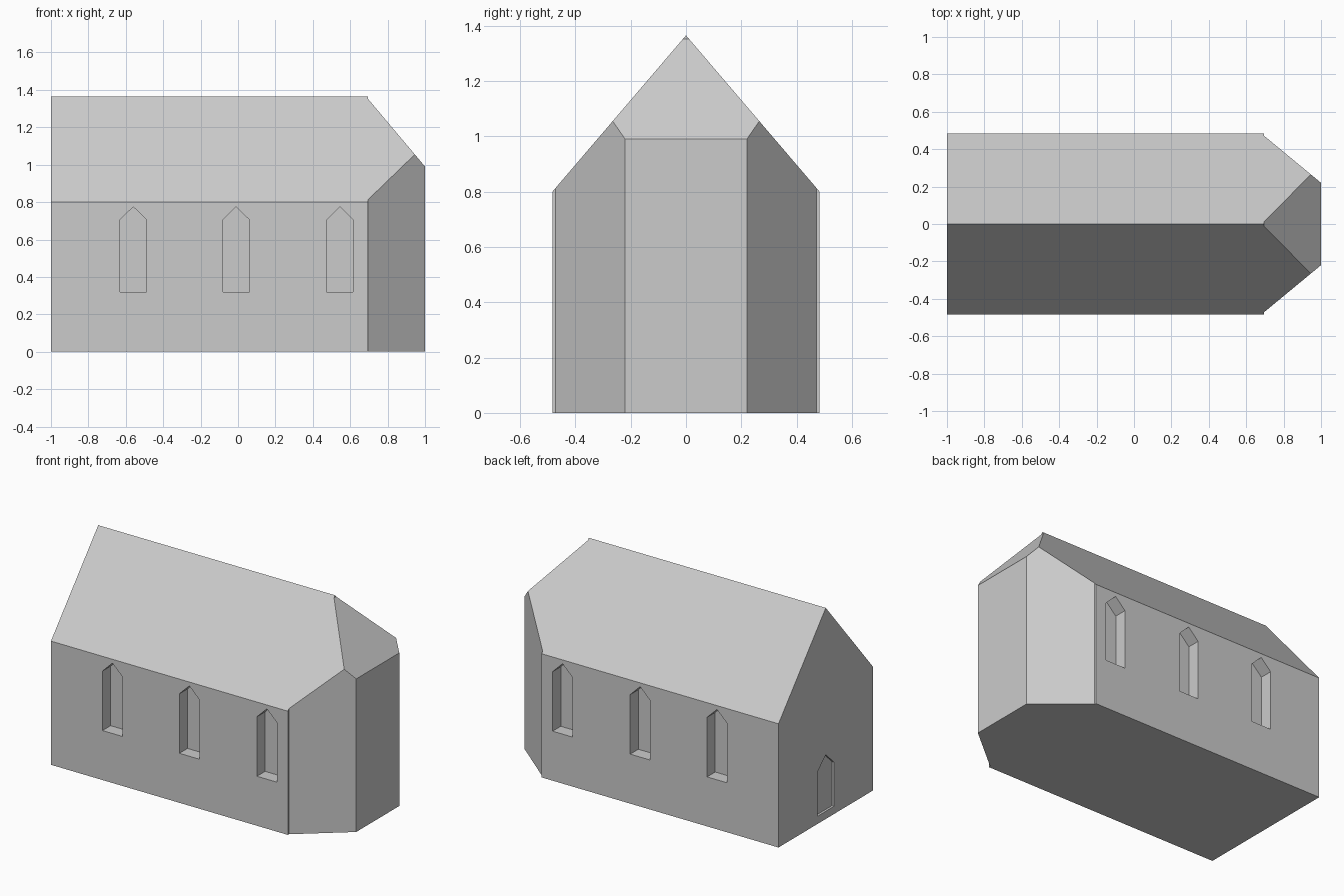
import bpy
import bmesh
from mathutils import Vector

cube = bpy.data.objects.get("Cube")
if cube:
    bpy.data.objects.remove(cube, do_unlink=True)

WEST, CHANCEL, EAST = -1.0, 0.695, 1.0
HALF, EAVES, RIDGE = 0.483, 0.80, 1.365

stone = bpy.data.materials.new("pale grey stone")
stone.use_nodes = True
stone.diffuse_color = (0.6, 0.6, 0.6, 1)
stone.node_tree.nodes["Principled BSDF"].inputs["Base Color"].default_value = (0.6, 0.6, 0.6, 1)


def pointed_prism(bm, origin, across, along, half, low, shoulder, apex):
    """Extrude a house-shaped outline, centred on origin, by the vector along."""
    up = Vector((0, 0, 1))
    outline = [(-half, low), (half, low), (half, shoulder), (0, apex), (-half, shoulder)]
    verts = [bm.verts.new(Vector(origin) + Vector(across) * s + up * h) for s, h in outline]
    face = bm.faces.new(verts)
    extruded = bmesh.ops.extrude_face_region(bm, geom=[face], use_keep_orig=True)
    moved = [v for v in extruded["geom"] if isinstance(v, bmesh.types.BMVert)]
    bmesh.ops.translate(bm, vec=Vector(along), verts=moved)


def make_object(name, bm):
    bmesh.ops.recalc_face_normals(bm, faces=bm.faces[:])
    mesh = bpy.data.meshes.new(name)
    bm.to_mesh(mesh)
    bm.free()
    mesh.materials.append(stone)
    obj = bpy.data.objects.new(name, mesh)
    bpy.context.collection.objects.link(obj)
    return obj


def slice_off(bm, point, normal):
    """Cut away everything on the normal side of a plane and cap the cut."""
    geom = bm.verts[:] + bm.edges[:] + bm.faces[:]
    cut = bmesh.ops.bisect_plane(bm, geom=geom, plane_co=point, plane_no=normal, clear_outer=True)
    edges = [e for e in cut["geom_cut"] if isinstance(e, bmesh.types.BMEdge)]
    bmesh.ops.contextual_create(bm, geom=edges)


# Nave: gabled hall
bm = bmesh.new()
pointed_prism(bm, (WEST, 0, 0), (0, 1, 0), (CHANCEL - WEST, 0, 0), HALF, 0, EAVES, RIDGE)
nave = make_object("nave", bm)

# Apse: the same section, trimmed by two slanted walls and a hipped roof
bm = bmesh.new()
pointed_prism(bm, (CHANCEL, 0, 0), (0, 1, 0), (EAST - CHANCEL, 0, 0), HALF, 0, EAVES, RIDGE)
for side in (-1, 1):
    slice_off(bm, (EAST, side * 0.22, 0), (0.252, side * 0.305, 0))
slice_off(bm, (EAST, 0, 0.99), (0.362, 0, 0.305))
make_object("apse", bm)

# Recesses: three pointed windows on each side and a shallow west door
bm = bmesh.new()
for side in (-1, 1):
    for x in (-0.56, -0.01, 0.545):
        pointed_prism(bm, (x, side * 0.40, 0), (1, 0, 0), (0, side * 0.2, 0), 0.071, 0.32, 0.705, 0.775)
pointed_prism(bm, (WEST + 0.015, 0, 0), (0, 1, 0), (-0.1, 0, 0), 0.085, 0.05, 0.335, 0.415)
cutter = make_object("recess_cutter", bm)
cutter.hide_render = True

carve = nave.modifiers.new("Recesses", "BOOLEAN")
carve.object = cutter
carve.operation = "DIFFERENCE"
carve.solver = "EXACT"
bpy.context.view_layer.objects.active = nave
bpy.ops.object.modifier_apply(modifier=carve.name)
bpy.data.objects.remove(cutter, do_unlink=True)
